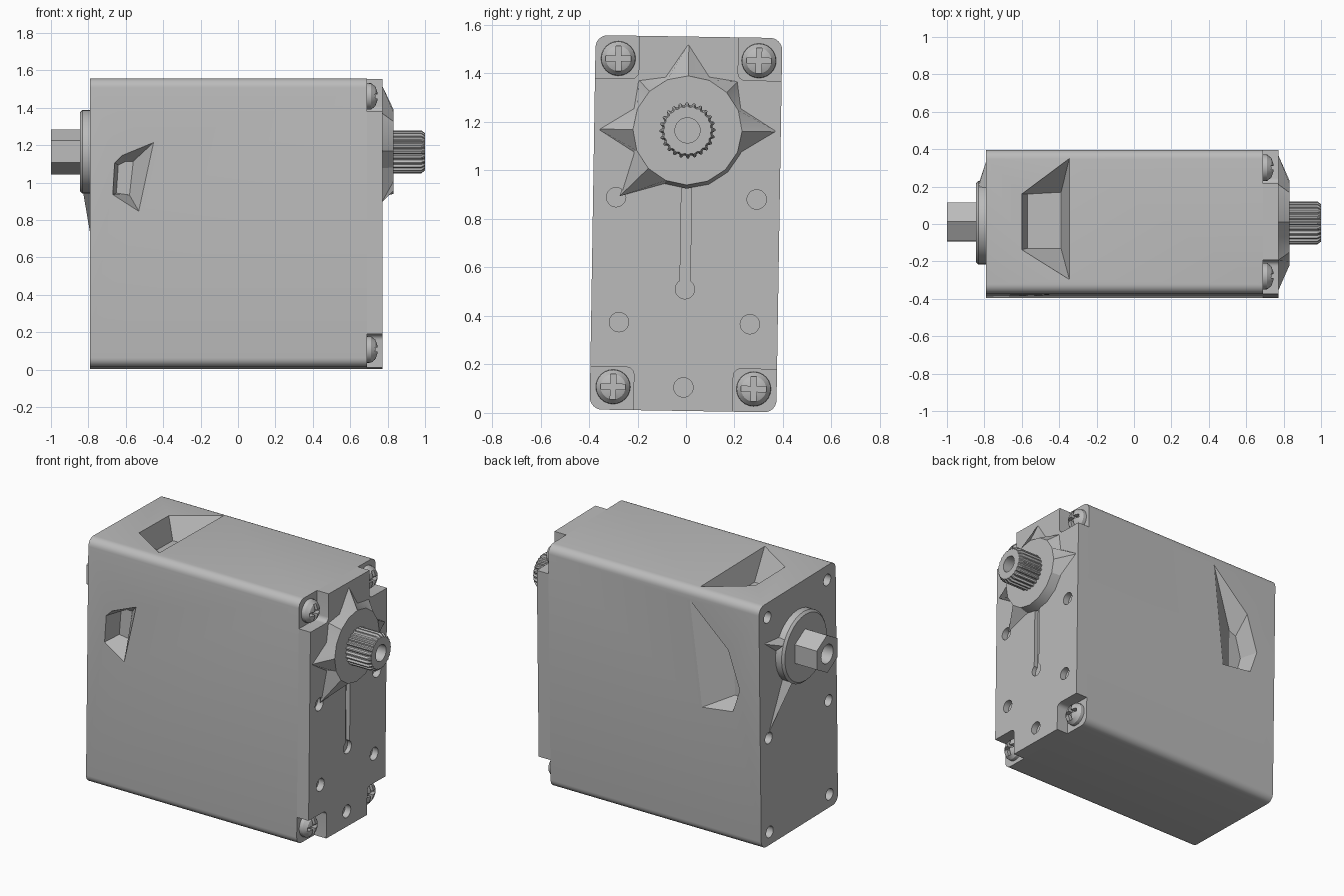
import bpy, bmesh, math
from math import sin, cos, pi
from mathutils import Matrix

cube = bpy.data.objects.get("Cube")
if cube:
    bpy.data.objects.remove(cube)

grey = bpy.data.materials.new("plain grey")
grey.use_nodes = True
colour = (0.5, 0.5, 0.5, 1)
grey.diffuse_color = colour
grey.node_tree.nodes["Principled BSDF"].inputs["Base Color"].default_value = colour

parts = []
HALF_W, HALF_H = 0.385, 0.772
SHAFT_Z = 0.385


def loft(name, rings, part=True):
    """Solid through rings of equal point count, capped at both ends."""
    bm = bmesh.new()
    loops = [[bm.verts.new(p) for p in ring] for ring in rings]
    n = len(loops[0])
    for a, b in zip(loops, loops[1:]):
        for i in range(n):
            j = (i + 1) % n
            bm.faces.new((a[i], a[j], b[j], b[i]))
    bm.faces.new(loops[0])
    bm.faces.new(loops[-1])
    bmesh.ops.recalc_face_normals(bm, faces=bm.faces)
    mesh = bpy.data.meshes.new(name)
    bm.to_mesh(mesh)
    bm.free()
    ob = bpy.data.objects.new(name, mesh)
    bpy.context.collection.objects.link(ob)
    if part:
        mesh.materials.append(grey)
        parts.append(ob)
    else:
        ob.hide_render = True
    return ob


def prism(name, pts, x0, x1, part=True):
    return loft(name, [[(x, y, z) for y, z in pts] for x in (x0, x1)], part)


def ring(x, r, y=0, z=0, n=32, turn=0):
    return [(x, y + r * cos(turn + 2 * pi * i / n), z + r * sin(turn + 2 * pi * i / n))
            for i in range(n)]


def cut(ob, cutter):
    mod = ob.modifiers.new("cut", 'BOOLEAN')
    mod.operation = 'DIFFERENCE'
    mod.solver = 'EXACT'
    mod.object = cutter
    bpy.ops.object.select_all(action='DESELECT')
    bpy.context.view_layer.objects.active = ob
    ob.select_set(True)
    bpy.ops.object.modifier_apply(modifier=mod.name)
    bpy.data.objects.remove(cutter)


def drill(ob, x0, x1, r, y, z):
    cut(ob, loft("drill", [ring(x0, r, y, z, 24), ring(x1, r, y, z, 24)], False))


def corner(y, z, r, start):
    return [(y + r * cos(start + pi / 2 * i / 6), z + r * sin(start + pi / 2 * i / 6))
            for i in range(7)]


# Case with rounded long edges
R = 0.05
outline = []
for k, (sy, sz) in enumerate([(1, 1), (-1, 1), (-1, -1), (1, -1)]):
    outline += corner(sy * (HALF_W - R), sz * (HALF_H - R), R, k * pi / 2)
case = prism("case", outline, -0.79, 0.69)

# Pressed-in pockets on the top, front and back of the case
mouth = [(-0.345, 0.34), (-0.345, -0.31), (-0.6, -0.15), (-0.6, 0.15)]
floor = [(-0.39, 0.16), (-0.39, -0.14), (-0.57, -0.14), (-0.57, 0.15)]
cut(case, loft("top_pocket", [[(x, y, HALF_H + 0.002) for x, y in mouth],
                              [(x, y, HALF_H - 0.15) for x, y in floor]], False))
front_mouth = [(-0.45, 1.21), (-0.53, 0.84), (-0.67, 0.93), (-0.66, 1.1), (-0.62, 1.14)]
front_floor = [(-0.56, 1.11), (-0.58, 0.93), (-0.65, 0.94), (-0.64, 1.09), (-0.6, 1.11)]
back_mouth = [(-0.3, 1.48), (-0.57, 1.23), (-0.65, 0.99), (-0.6, 0.84), (-0.38, 0.81)]
back_floor = [(-0.53, 1.15), (-0.58, 1.13), (-0.62, 0.99), (-0.59, 0.88), (-0.53, 0.88)]
for side, outer, inner in ((-1, front_mouth, front_floor), (1, back_mouth, back_floor)):
    cut(case, loft("side_pocket", [
        [(x, side * (HALF_W + 0.002), z - 0.78) for x, z in outer],
        [(x, side * (HALF_W - 0.12), z - 0.78) for x, z in inner]], False))

# Screw holes in the hub side
for y in (-0.3, 0.3):
    for z in (-0.69, -0.09, 0.68):
        drill(case, -0.8, -0.72, 0.036, y, z)

# Cross-shaped cover leaving a notch at each corner
NY, NZ, F = 0.205, 0.595, 0.03
quarter = [(HALF_W, NZ), *reversed(corner(NY + F, NZ + F, F, pi)), (NY, HALF_H)]
mirror_y = [(-y, z) for y, z in reversed(quarter)]
quarter = [quarter[0]] + quarter[1:-1] + [quarter[-1]]
cross = quarter + mirror_y
cross += [(-y, -z) for y, z in cross]
cover = prism("cover", cross, 0.69, 0.772)
for y, z in ((-0.29, 0.105), (0.29, 0.105), (-0.27, -0.41), (0.27, -0.41), (0, -0.675)):
    drill(cover, 0.732, 0.8, 0.04, y, z)
slot = [(-0.021, -0.27), (0.021, -0.27), (0.021, 0.2), (-0.021, 0.2)]
cut(cover, prism("slot", slot, 0.745, 0.8, False))
drill(cover, 0.745, 0.8, 0.04, 0, -0.27)

# Domed cross-head screws in the notches
for sy in (-1, 1):
    for sz in (-1, 1):
        y, z = sy * 0.29, sz * 0.677
        screw = loft("cover_screw", [ring(x, r, y, z, 24) for x, r in
                     ((0.68, 0.072), (0.712, 0.07), (0.735, 0.052), (0.745, 0.025))])
        for a, b in ((0.052, 0.011), (0.011, 0.052)):
            bar = [(y - a, z - b), (y + a, z - b), (y + a, z + b), (y - a, z + b)]
            cut(screw, prism("driver_slot", bar, 0.715, 0.8, False))


# Raised collars with pointed webs running out over the case
def collar(name, x0, x1, top_r, foot_r, n, webs):
    foot = [(x0, r * cos(2 * pi * i / n), SHAFT_Z + r * sin(2 * pi * i / n))
            for i in range(n) for r in (webs.get(i, foot_r),)]
    return loft(name, [foot, ring(x1, top_r, 0, SHAFT_Z, n)])


collar("output_collar", 0.768, 0.832, 0.225, 0.24, 16,
       {0: 0.37, 2: 0.29, 4: 0.36, 6: 0.29, 8: 0.37, 10: 0.39})
collar("hub_webs", -0.786, -0.835, 0.21, 0.22, 32, {2: 0.37, 27: 0.55})
loft("hub_collar", [ring(x, r, 0, SHAFT_Z) for x, r in
                    ((-0.78, 0.224), (-0.832, 0.224), (-0.846, 0.21))])

# Hexagonal hub with a bore
hub = loft("hub", [ring(x, 0.12, 0.005, SHAFT_Z, 6, pi / 6) for x in (-0.84, -1.0)])
drill(hub, -0.9, -1.1, 0.06, 0.005, SHAFT_Z)

# Splined output shaft with a bore
TEETH = 24


def spline(x, tip, root):
    pts = []
    for i in range(TEETH * 4):
        r = tip if i % 4 < 2 else root
        a = 2 * pi * i / (TEETH * 4)
        pts.append((x, r * cos(a), SHAFT_Z + r * sin(a)))
    return pts


shaft = loft("output_shaft", [spline(0.82, 0.115, 0.104), spline(0.98, 0.115, 0.104),
                              spline(1.0, 0.1, 0.096)])
drill(shaft, 0.88, 1.1, 0.052, 0, SHAFT_Z)

# Slight lean about the long axis, then stand on the floor
lean = Matrix.Translation((0, 0, 0.78)) @ Matrix.Rotation(-0.016, 4, 'X')
for ob in parts:
    ob.data.transform(lean)
    bpy.ops.object.select_all(action='DESELECT')
    bpy.context.view_layer.objects.active = ob
    ob.select_set(True)
    bpy.ops.object.shade_smooth_by_angle(angle=math.radians(25))
